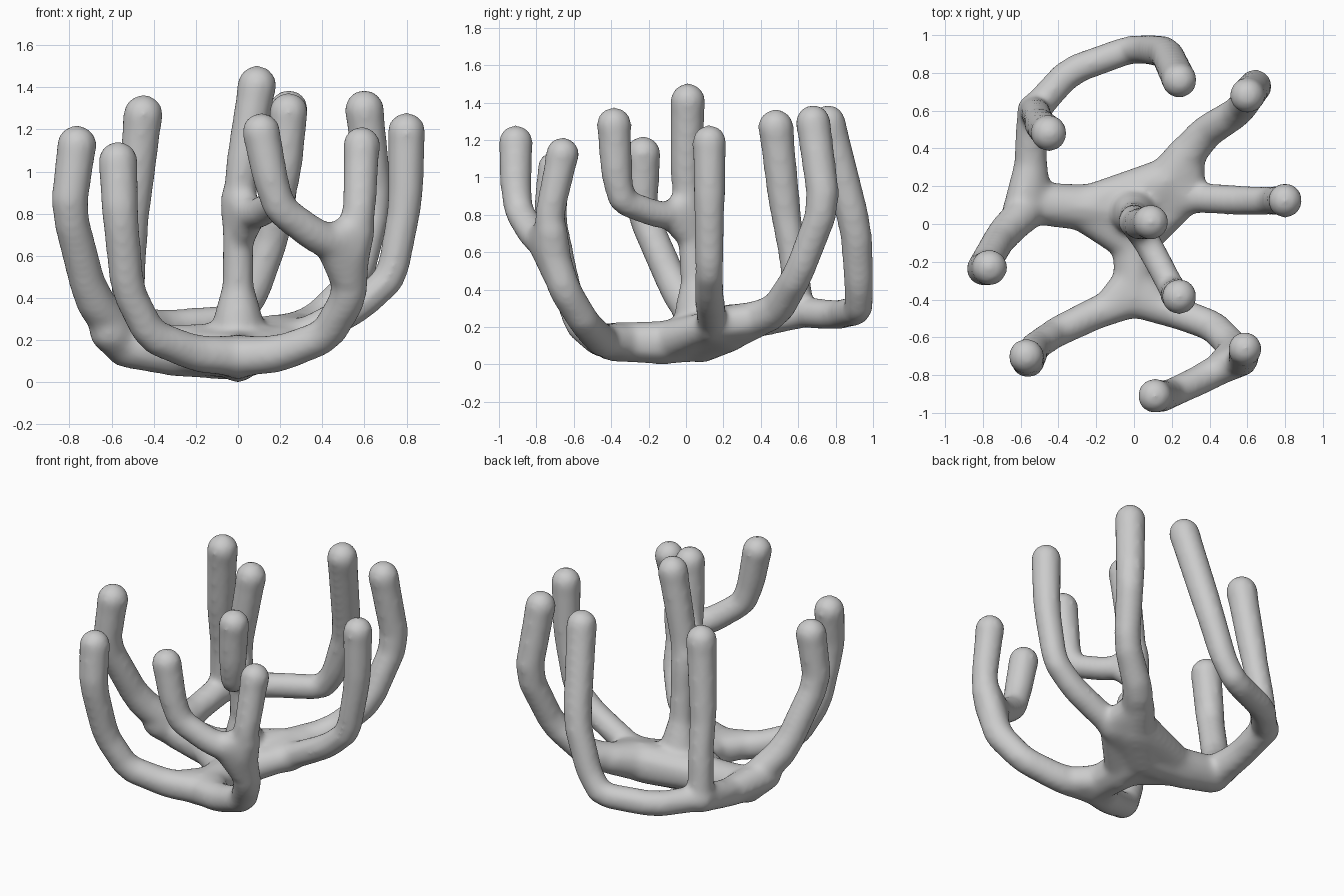
import bpy
import bmesh
from mathutils import Vector

default_cube = bpy.data.objects.get("Cube")
if default_cube:
    bpy.data.objects.remove(default_cube, do_unlink=True)

# Unit ball directions shared by every segment
ball = bmesh.new()
bmesh.ops.create_icosphere(ball, subdivisions=2, radius=1)
directions = [v.co.copy() for v in ball.verts]
ball.free()

body = bmesh.new()


def web(*nodes):
    """Solid skin stretched around several (centre, radius) balls."""
    points = [body.verts.new(Vector(centre) + d * radius)
              for centre, radius in nodes for d in directions]
    bmesh.ops.convex_hull(body, input=points)


def soften(path):
    """Cut the corners of a path, keeping both of its ends."""
    result = [path[0]]
    for a, b in zip(path, path[1:]):
        result += [a.lerp(b, 0.15), a.lerp(b, 0.85)]
    return result + [path[-1]]


def limb(path, start, middle, end):
    """Rounded tube along a path, with a radius at its start, middle and end."""
    path = soften([Vector(p) for p in path])
    last = len(path) - 1
    nodes = []
    for i, p in enumerate(path):
        t = 2 * i / last
        radius = start + (middle - start) * t if t < 1 else middle + (end - middle) * (t - 1)
        nodes.append((p, radius))
    for a, b in zip(nodes, nodes[1:]):
        web(a, b)


# Main junctions of the base
hub = (0, 0.08, 0.146)
belly = (0, -0.12, 0.117)
left_body = (-0.3, 0.09, 0.15)
left_joint = (-0.53, 0.11, 0.18)
left_bend = (-0.7, -0.06, 0.41)
right_joint = (0.18, 0.23, 0.195)
right_root = (0.29, 0.14, 0.21)
right_fork = (0.28, 0.38, 0.24)
front_joint = (0, -0.4, 0.12)
back_joint = (-0.53, 0.6, 0.28)
fork_joint = (0.535, -0.72, 0.62)
trunk_joint = (0, 0.02, 0.8)

# Base body with webs between the limbs
web((hub, 0.14), (left_body, 0.125))
web((left_body, 0.125), (left_joint, 0.115))
web((hub, 0.14), (right_joint, 0.13))
web((hub, 0.13), (belly, 0.12))
web((belly, 0.12), (front_joint, 0.105))
web((hub, 0.12), (right_joint, 0.125), (right_root, 0.095))
web((right_joint, 0.125), (right_root, 0.09), (right_fork, 0.1))
web(((-0.22, 0.11, 0.16), 0.11), (hub, 0.12), (right_joint, 0.13), ((0.05, 0.2, 0.17), 0.11))
web((hub, 0.12), ((0.03, -0.08, 0.13), 0.11), (right_root, 0.08))
web((hub, 0.12), ((-0.04, -0.08, 0.13), 0.11), (left_body, 0.11))

# Webbing where the left limbs part
web((left_joint, 0.11), ((-0.55, 0.3, 0.22), 0.09), ((-0.61, 0.03, 0.24), 0.1))

# Webbing where the front arms part
web((front_joint, 0.1), ((-0.14, -0.44, 0.135), 0.085), ((0, -0.28, 0.12), 0.1))
web((front_joint, 0.1), ((0.14, -0.44, 0.135), 0.085), ((0, -0.28, 0.12), 0.1))

# Central trunk with a flared foot, and its side branch
web((hub, 0.14), ((0, 0.06, 0.29), 0.115))
web(((0, 0.06, 0.28), 0.125), ((0, 0.05, 0.45), 0.078))
limb([(0, 0.055, 0.3), (0, 0.045, 0.5), trunk_joint, (0.02, 0, 1), (0.09, 0.01, 1.41)],
     0.08, 0.076, 0.098)
limb([trunk_joint, (0.1, -0.15, 0.8), (0.2, -0.34, 0.87), (0.22, -0.37, 1), (0.24, -0.385, 1.282)],
     0.078, 0.075, 0.098)
web((trunk_joint, 0.085), ((0, 0.04, 0.66), 0.07), ((0.06, -0.08, 0.79), 0.075),
    ((0, 0.01, 0.88), 0.085))

# Right side limbs
limb([right_joint, (0.37, 0.48, 0.28), (0.56, 0.6, 0.48), (0.65, 0.74, 0.85), (0.6, 0.68, 1.295)],
     0.11, 0.082, 0.098)
limb([right_root, (0.58, 0.125, 0.365), (0.73, 0.125, 0.5), (0.795, 0.125, 0.85), (0.8, 0.125, 1.19)],
     0.085, 0.077, 0.095)

# Left side limb
limb([left_joint, left_bend, (-0.805, -0.24, 0.82), (-0.765, -0.23, 1.125)], 0.11, 0.085, 0.1)

# Back arm, its upright branch and its long sweeping branch
limb([left_joint, (-0.55, 0.36, 0.225), back_joint], 0.105, 0.088, 0.095)
limb([back_joint, (-0.515, 0.58, 0.55), (-0.5, 0.53, 0.82), (-0.45, 0.48, 1.27)],
     0.085, 0.08, 0.1)
limb([back_joint, (-0.34, 0.81, 0.265), (-0.02, 0.925, 0.29), (0.07, 0.925, 0.42),
      (0.17, 0.91, 0.72), (0.24, 0.76, 1.295)], 0.085, 0.078, 0.098)

# Front arms: single on one side, forked on the other
limb([front_joint, (-0.2, -0.47, 0.135), (-0.415, -0.575, 0.22), (-0.525, -0.65, 0.44),
      (-0.56, -0.73, 0.8), (-0.57, -0.7, 1.05)], 0.1, 0.08, 0.098)
limb([front_joint, (0.2, -0.46, 0.135), (0.42, -0.54, 0.22), (0.525, -0.65, 0.4), fork_joint],
     0.1, 0.085, 0.095)
limb([fork_joint, (0.575, -0.73, 0.8), (0.587, -0.66, 1.125)], 0.095, 0.08, 0.094)
limb([fork_joint, (0.36, -0.82, 0.7), (0.2, -0.895, 0.82), (0.155, -0.91, 0.96),
      (0.11, -0.91, 1.188)], 0.09, 0.08, 0.096)
web((fork_joint, 0.095), ((0.565, -0.72, 0.72), 0.09), ((0.44, -0.775, 0.67), 0.085),
    ((0.52, -0.69, 0.5), 0.09))

loose = [v for v in body.verts if not v.link_faces]
bmesh.ops.delete(body, geom=loose, context='VERTS')
bmesh.ops.recalc_face_normals(body, faces=body.faces)
rough_mesh = bpy.data.meshes.new("rough_coral")
body.to_mesh(rough_mesh)
body.free()
rough = bpy.data.objects.new("rough_coral", rough_mesh)
bpy.context.collection.objects.link(rough)

# Fuse all segments into one skin and blend the joints
fuse = rough.modifiers.new("fuse", 'REMESH')
fuse.mode = 'VOXEL'
fuse.voxel_size = 0.016
blend = rough.modifiers.new("blend", 'SMOOTH')
blend.factor = 0.5
blend.iterations = 20
bpy.context.view_layer.update()
graph = bpy.context.evaluated_depsgraph_get()
mesh = bpy.data.meshes.new_from_object(rough.evaluated_get(graph))
mesh.name = "branching_coral"
bpy.data.objects.remove(rough, do_unlink=True)
for face in mesh.polygons:
    face.use_smooth = True

# Plain grey surface
grey = bpy.data.materials.new("light_grey")
grey.use_nodes = True
colour = (0.6, 0.6, 0.6, 1)
grey.diffuse_color = colour
grey.node_tree.nodes["Principled BSDF"].inputs["Base Color"].default_value = colour
mesh.materials.clear()
mesh.materials.append(grey)

coral = bpy.data.objects.new("branching_coral", mesh)
bpy.context.collection.objects.link(coral)
